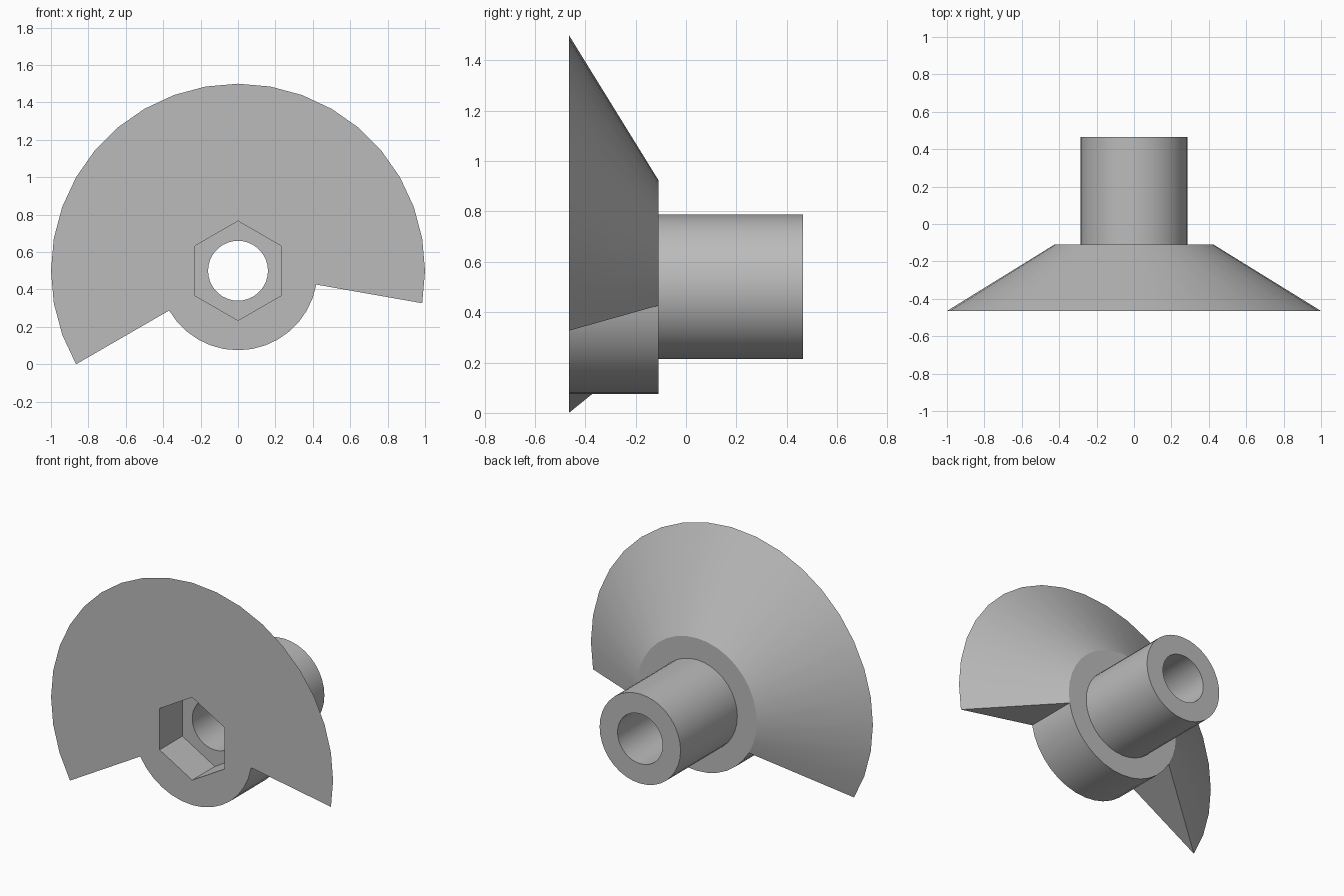
import bpy
import bmesh
from math import cos, sin, radians

if "Cube" in bpy.data.objects:
    bpy.data.objects.remove(bpy.data.objects["Cube"])

AXIS_Z = 0.5
STEP = 10
FRONT, SHOULDER, BACK = -0.465, -0.11, 0.465
COLLAR_R, SLEEVE_R, BORE_R, FLANGE_R = 0.425, 0.287, 0.16, 1.0
HEX_APOTHEM, HEX_FLOOR = 0.23, -0.235

grey = bpy.data.materials.new("plain grey")
grey.use_nodes = True
grey.diffuse_color = (0.5, 0.5, 0.5, 1)
grey.node_tree.nodes["Principled BSDF"].inputs["Base Color"].default_value = (0.5, 0.5, 0.5, 1)


def circle(radius):
    return lambda angle: radius


def hexagon(apothem):
    # flats at the sides, a corner at the top
    return lambda angle: apothem / cos(radians((angle + 30) % 60 - 30))


def sweep(name, profile, start, end):
    """Turn a closed profile of (y, radius rule) about the y axis."""
    full = end - start == 360
    bm = bmesh.new()
    rows = []
    for a in range(start, end if full else end + STEP, STEP):
        t = radians(a)
        rows.append([bm.verts.new((r(a) * cos(t), y, AXIS_Z + r(a) * sin(t)))
                     for y, r in profile])
    pairs = list(zip(rows, rows[1:]))
    if full:
        pairs.append((rows[-1], rows[0]))
    n = len(profile)
    for p, q in pairs:
        for i in range(n):
            j = (i + 1) % n
            bm.faces.new((p[i], p[j], q[j], q[i]))
    if not full:
        bm.faces.new(rows[0])
        bm.faces.new(rows[-1])
    bmesh.ops.recalc_face_normals(bm, faces=bm.faces)
    mesh = bpy.data.meshes.new(name)
    bm.to_mesh(mesh)
    bm.free()
    mesh.materials.append(grey)
    obj = bpy.data.objects.new(name, mesh)
    bpy.context.collection.objects.link(obj)
    bpy.ops.object.select_all(action="DESELECT")
    obj.select_set(True)
    bpy.context.view_layer.objects.active = obj
    bpy.ops.object.shade_smooth_by_angle(angle=radians(30))
    return obj


# Hub: collar and sleeve with a hexagonal nut pocket and a through bore
sweep("hub", [
    (FRONT, hexagon(HEX_APOTHEM)),
    (HEX_FLOOR, hexagon(HEX_APOTHEM)),
    (HEX_FLOOR, circle(BORE_R)),
    (BACK, circle(BORE_R)),
    (BACK, circle(SLEEVE_R)),
    (SHOULDER, circle(SLEEVE_R)),
    (SHOULDER, circle(COLLAR_R)),
    (FRONT, circle(COLLAR_R)),
], 0, 360)

# Flange: partial cone around the collar, open at the bottom
sweep("cone_flange", [
    (FRONT, circle(COLLAR_R)),
    (FRONT, circle(FLANGE_R)),
    (SHOULDER, circle(COLLAR_R)),
], -10, 210)
